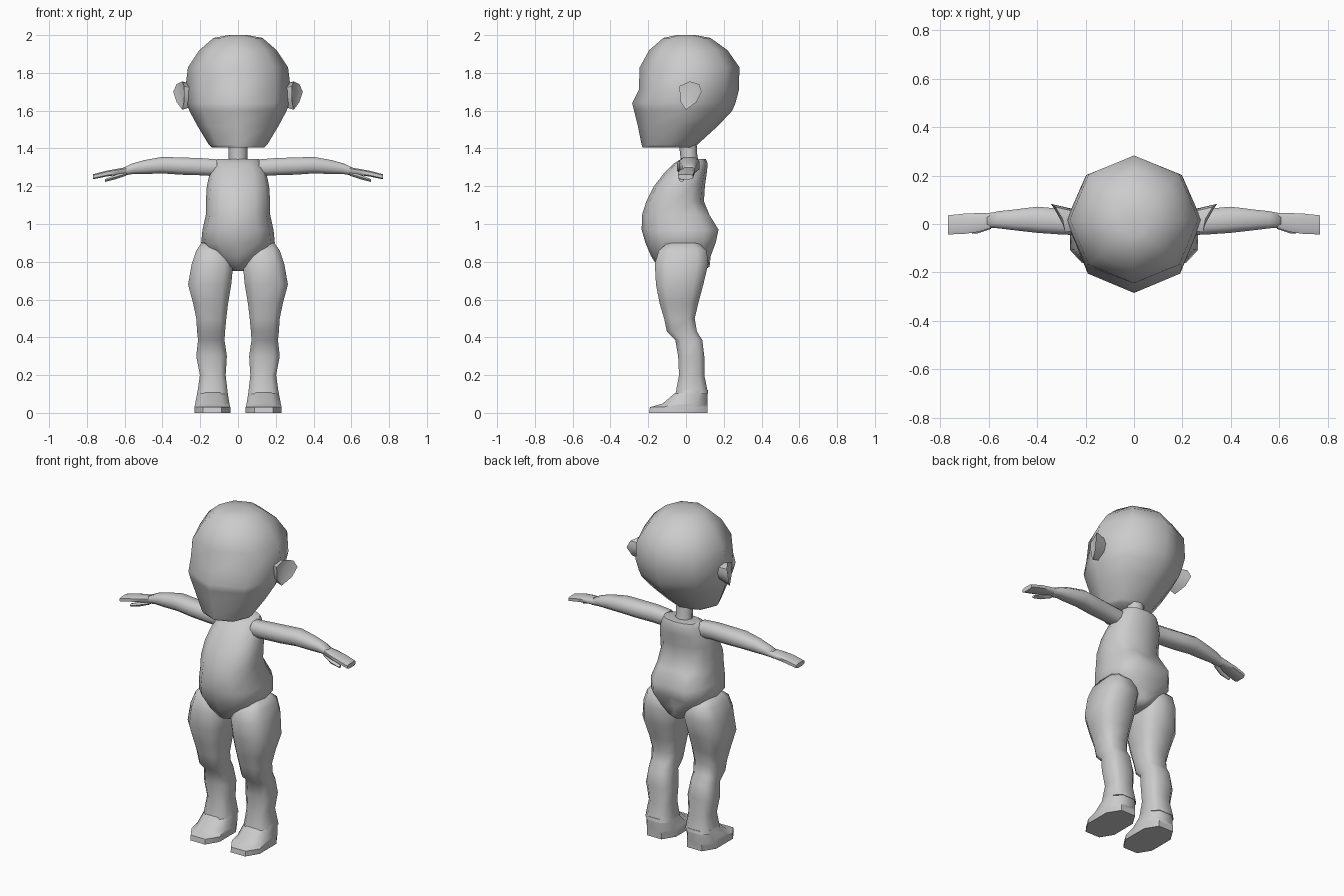
import bpy, bmesh, math
from mathutils import Vector

skin = bpy.data.materials.new("plain grey")
skin.diffuse_color = (0.6, 0.6, 0.6, 1)


def finish(name, bm, angle=65):
    bmesh.ops.recalc_face_normals(bm, faces=bm.faces)
    me = bpy.data.meshes.new(name)
    bm.to_mesh(me)
    bm.free()
    ob = bpy.data.objects.new(name, me)
    bpy.context.collection.objects.link(ob)
    me.materials.append(skin)
    bpy.ops.object.select_all(action='DESELECT')
    ob.select_set(True)
    bpy.context.view_layer.objects.active = ob
    bpy.ops.object.shade_smooth_by_angle(angle=math.radians(angle))
    return ob


def loft(name, rings, sides, turn=0.0, power=1.0, axis='z', tweak=None, mirror=1, angle=65):
    """Skin rings of (height, a low, a high, b low, b high) along z or x."""
    bm = bmesh.new()
    loops = []
    for h, a0, a1, b0, b1 in rings:
        loop = []
        for i in range(sides):
            t = 2 * math.pi * (i + turn) / sides
            c, s = math.cos(t), math.sin(t)
            c, s = (math.copysign(abs(v) ** power, v) for v in (c, s))
            a = (a0 + a1) / 2 + c * (a1 - a0) / 2
            b = (b0 + b1) / 2 + s * (b1 - b0) / 2
            p = Vector((a, b, h) if axis == 'z' else (h, a, b))
            if tweak:
                p = tweak(p)
            loop.append(bm.verts.new((p.x * mirror, p.y, p.z)))
        loops.append(loop)
    for lo, hi in zip(loops, loops[1:]):
        for i in range(sides):
            j = (i + 1) % sides
            bm.faces.new((lo[i], lo[j], hi[j], hi[i]))
    bm.faces.new(loops[0])
    bm.faces.new(loops[-1])
    return finish(name, bm, angle)


def sym(rows):
    return [(z, -w, w, f, b) for z, w, f, b in rows]


# Head: octagonal rings, with a nose ridge and a flat chin
loft("head", sym([
    (1.405, 0.14, -0.23, 0.04), (1.42, 0.155, -0.235, 0.06),
    (1.52, 0.215, -0.255, 0.17), (1.60, 0.258, -0.275, 0.245),
    (1.64, 0.27, -0.285, 0.262), (1.71, 0.28, -0.25, 0.28),
    (1.83, 0.265, -0.245, 0.283), (1.92, 0.205, -0.195, 0.22),
    (1.985, 0.13, -0.12, 0.13), (2.0, 0.05, -0.05, 0.05)]), 8)

# Neck
loft("neck", sym([(1.30, 0.055, -0.03, 0.075), (1.36, 0.05, -0.03, 0.06),
                  (1.45, 0.05, -0.04, 0.055)]), 8)


def seat_cleft(p):
    # Dent between the buttocks
    if abs(p.x) < 0.02 and p.y > 0.1 and 0.8 < p.z < 1.05:
        p.y -= 0.035
    return p


# Torso: round belly, full seat, narrow crotch
loft("torso", sym([
    (0.75, 0.03, -0.08, 0.09), (0.775, 0.065, -0.15, 0.125),
    (0.83, 0.13, -0.185, 0.15), (0.90, 0.195, -0.215, 0.18),
    (0.97, 0.188, -0.235, 0.197), (1.05, 0.17, -0.232, 0.145),
    (1.12, 0.17, -0.21, 0.095), (1.20, 0.165, -0.17, 0.10),
    (1.27, 0.15, -0.115, 0.11), (1.32, 0.125, -0.065, 0.115),
    (1.345, 0.11, -0.025, 0.105)]), 12, power=0.85, tweak=seat_cleft)

for side, m in (("left", 1), ("right", -1)):
    # Leg: thigh, knee step, shin and ankle
    loft(side + "_leg", [
        (0.10, 0.050, 0.220, -0.06, 0.122), (0.20, 0.062, 0.205, -0.04, 0.10),
        (0.30, 0.055, 0.225, -0.045, 0.10), (0.385, 0.068, 0.215, -0.06, 0.09),
        (0.43, 0.065, 0.220, -0.105, 0.062), (0.50, 0.058, 0.225, -0.12, 0.05),
        (0.58, 0.048, 0.242, -0.145, 0.07), (0.68, 0.030, 0.270, -0.165, 0.098),
        (0.79, 0.020, 0.250, -0.172, 0.125), (0.86, 0.050, 0.225, -0.15, 0.115),
        (0.90, 0.070, 0.195, -0.10, 0.07)], 8, turn=0.5, power=0.6, mirror=m)

    # Foot: sole plate and sloping instep
    loft(side + "_foot", [
        (0.0, 0.035, 0.237, -0.205, 0.122), (0.03, 0.035, 0.237, -0.200, 0.122),
        (0.05, 0.040, 0.232, -0.13, 0.122), (0.12, 0.052, 0.218, -0.045, 0.12)],
        8, turn=0.5, power=0.75, mirror=m, angle=50)

    # Arm tapering to the wrist
    loft(side + "_arm", [
        (0.11, -0.045, 0.05, 1.25, 1.345), (0.20, -0.05, 0.055, 1.255, 1.352),
        (0.30, -0.047, 0.066, 1.258, 1.355), (0.40, -0.04, 0.075, 1.265, 1.358),
        (0.50, -0.028, 0.062, 1.262, 1.34), (0.56, -0.02, 0.055, 1.262, 1.322),
        (0.61, -0.018, 0.045, 1.255, 1.298)], 8, turn=0.5, axis='x',
        power=0.8, mirror=m)

    # Mitten hand
    loft(side + "_hand", [
        (0.59, -0.018, 0.048, 1.262, 1.302), (0.645, -0.035, 0.047, 1.258, 1.292),
        (0.70, -0.043, 0.045, 1.250, 1.282), (0.768, -0.045, 0.038, 1.236, 1.264)],
        8, turn=0.5, power=0.6, axis='x', mirror=m)

    # Thumb below the palm
    loft(side + "_thumb", [
        (0.59, -0.02, 0.015, 1.255, 1.278), (0.65, -0.04, -0.01, 1.235, 1.262),
        (0.705, -0.035, -0.012, 1.222, 1.238)], 6, axis='x', mirror=m)

    # Ear: a shell flaring out toward the back
    bm = bmesh.new()
    rim = [(0.285, -0.035, 1.73), (0.295, 0.02, 1.755), (0.325, 0.07, 1.74),
           (0.343, 0.083, 1.70), (0.325, 0.055, 1.645), (0.295, 0.0, 1.605),
           (0.285, -0.03, 1.65)]
    outer = [bm.verts.new((x * m, y, z)) for x, y, z in rim]
    inner = [bm.verts.new((0.235 * m, y * 0.7, 1.68 + (z - 1.68) * 0.75)) for x, y, z in rim]
    hollow = bm.verts.new((0.288 * m, 0.02, 1.69))
    for i in range(len(rim)):
        j = (i + 1) % len(rim)
        bm.faces.new((outer[i], outer[j], inner[j], inner[i]))
        bm.faces.new((outer[j], outer[i], hollow))
    bm.faces.new(inner)
    finish(side + "_ear", bm, 50)
